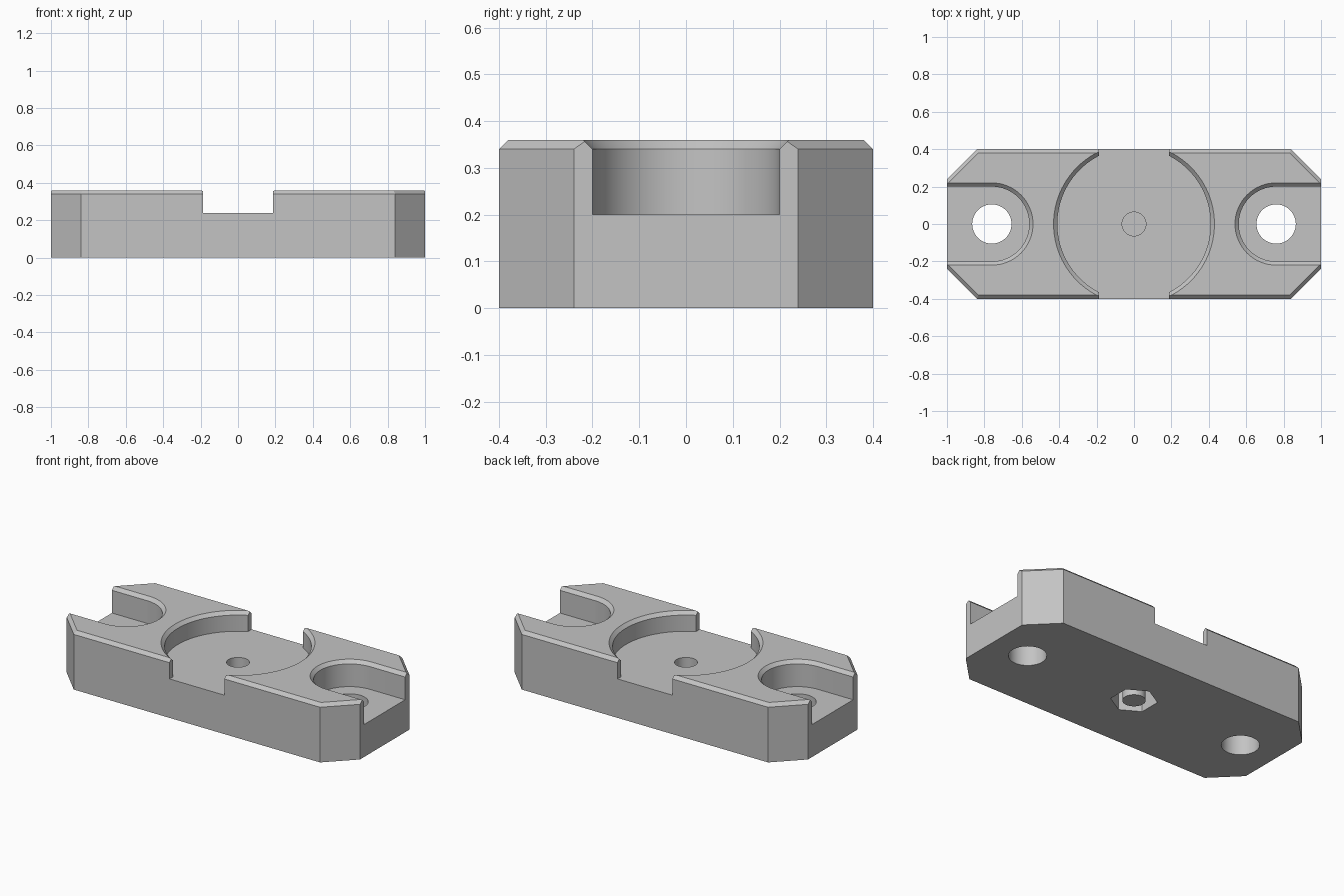
import bpy
import bmesh
from math import cos, sin, pi, radians, sqrt

cube = bpy.data.objects.get("Cube")
if cube:
    bpy.data.objects.remove(cube, do_unlink=True)

LENGTH, WIDTH, HEIGHT = 1.0, 0.4, 0.36   # half length, half width, full height
CORNER, BEVEL = 0.16, 0.02
RIM = HEIGHT - BEVEL
ABOVE = 0.02                             # how far cutters rise past the top

grey = bpy.data.materials.new("light_grey")
grey.use_nodes = True
colour = (0.55, 0.55, 0.55, 1)
grey.diffuse_color = colour
grey.node_tree.nodes["Principled BSDF"].inputs["Base Color"].default_value = colour


def loft(name, *layers):
    """Closed solid through matching outlines, each given as (points, z)."""
    bm = bmesh.new()
    rings = [[bm.verts.new((x, y, z)) for x, y in pts] for pts, z in layers]
    n = len(rings[0])
    bm.faces.new(rings[0])
    bm.faces.new(rings[-1])
    for low, high in zip(rings, rings[1:]):
        for i in range(n):
            j = (i + 1) % n
            bm.faces.new((low[i], low[j], high[j], high[i]))
    bmesh.ops.recalc_face_normals(bm, faces=bm.faces)
    mesh = bpy.data.meshes.new(name)
    bm.to_mesh(mesh)
    bm.free()
    mesh.materials.append(grey)
    obj = bpy.data.objects.new(name, mesh)
    bpy.context.collection.objects.link(obj)
    return obj


def circle(r, n=64, cx=0, turn=0):
    return [(cx + r * cos(turn + 2 * pi * i / n), r * sin(turn + 2 * pi * i / n))
            for i in range(n)]


def rectangle(x, y):
    return [(x, y), (-x, y), (-x, -y), (x, -y)]


def outline(inset):
    """Plate outline; sides and corners move in, the two ends stay put."""
    y = WIDTH - inset
    total = LENGTH + WIDTH - CORNER - inset * sqrt(2)
    quarter = [(LENGTH, total - LENGTH), (total - y, y)]
    left = quarter + [(-a, b) for a, b in reversed(quarter)]
    return left + [(-a, -b) for a, b in left]


def slot(r, side):
    """U shape with a round inner end, open past the end of the plate."""
    steps = 32
    arc = [(0.76 + r * cos(pi / 2 + pi * i / steps), r * sin(pi / 2 + pi * i / steps))
           for i in range(steps + 1)]
    return [(side * x, y) for x, y in [(1.1, r)] + arc + [(1.1, -r)]]


def smooth(obj):
    bpy.ops.object.select_all(action='DESELECT')
    obj.select_set(True)
    bpy.context.view_layer.objects.active = obj
    bpy.ops.object.shade_smooth_by_angle(angle=radians(30))


def cut(target, cutter):
    cutter.hide_render = True
    bpy.context.view_layer.objects.active = target
    mod = target.modifiers.new("cut", 'BOOLEAN')
    mod.operation = 'DIFFERENCE'
    mod.solver = 'EXACT'
    mod.object = cutter
    bpy.ops.object.modifier_apply(modifier=mod.name)
    bpy.data.objects.remove(cutter, do_unlink=True)


# Plate with clipped corners and a bevelled top edge
plate = loft("plate", (outline(0), 0), (outline(0), RIM), (outline(BEVEL), HEIGHT))

# Round central pocket with a flared rim, and the channel that opens it front and back
FLOOR = 0.24
flare = BEVEL + ABOVE
cut(plate, loft("pocket_cutter", (circle(0.41, 96), FLOOR), (circle(0.41, 96), RIM),
                (circle(0.41 + flare, 96), HEIGHT + ABOVE)))
cut(plate, loft("channel_cutter", (rectangle(0.187, 0.5), FLOOR),
                (rectangle(0.187, 0.5), HEIGHT + ABOVE)))

# Open slots and mounting holes at both ends
for side in (1, -1):
    cut(plate, loft("slot_cutter", (slot(0.2, side), 0.2), (slot(0.2, side), RIM),
                    (slot(0.2 + flare, side), HEIGHT + ABOVE)))
    hole = circle(0.105, cx=side * 0.76)
    cut(plate, loft("mount_hole_cutter", (hole, -0.1), (hole, 0.3)))

# Hexagonal nut recess underneath and the small hole above it
NUT = 0.12
hexagon = circle(0.13, 6, turn=pi / 6)
cut(plate, loft("nut_cutter", (hexagon, -0.1), (hexagon, NUT)))
cut(plate, loft("centre_hole_cutter", (circle(0.064, 48), 0.06), (circle(0.064, 48), 0.3)))
smooth(plate)

# Round plug standing inside the nut recess
plug = loft("centre_plug", (circle(0.064, 48), 0), (circle(0.064, 48), NUT))
smooth(plug)
